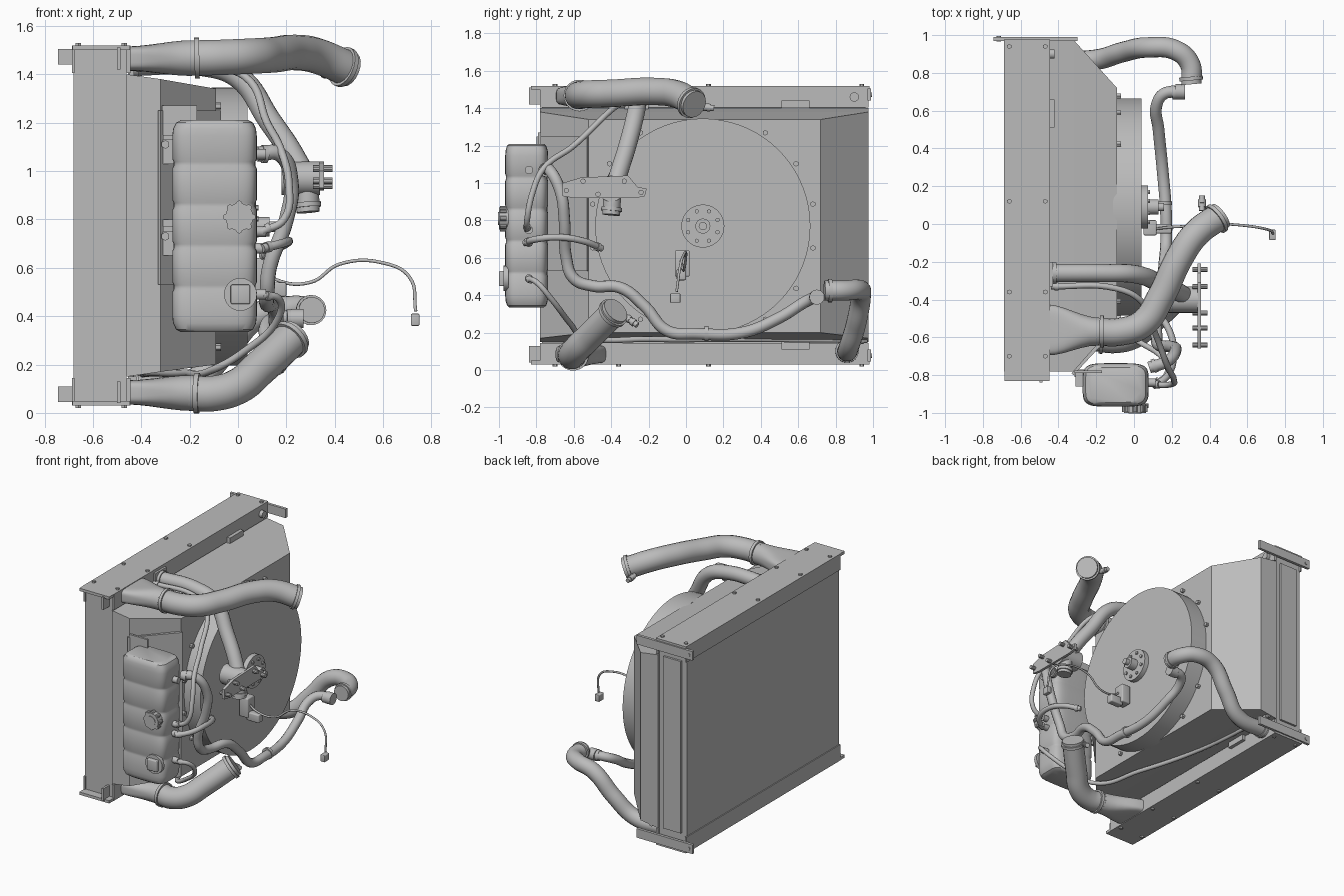
import bpy, bmesh, math
from mathutils import Vector, Matrix

if "Cube" in bpy.data.objects:
    bpy.data.objects.remove(bpy.data.objects["Cube"])

gray = bpy.data.materials.new("plain_gray")
gray.use_nodes = True
gray.diffuse_color = (0.5, 0.5, 0.5, 1)
gray.node_tree.nodes["Principled BSDF"].inputs["Base Color"].default_value = (0.5, 0.5, 0.5, 1)


def finish(name, mesh, smooth=True):
    ob = bpy.data.objects.new(name, mesh)
    bpy.context.collection.objects.link(ob)
    mesh.materials.clear()
    mesh.materials.append(gray)
    if smooth:
        bpy.ops.object.select_all(action='DESELECT')
        ob.select_set(True)
        bpy.context.view_layer.objects.active = ob
        bpy.ops.object.shade_smooth_by_angle(angle=math.radians(35))
    return ob


def from_bm(name, bm, smooth=True):
    bmesh.ops.recalc_face_normals(bm, faces=bm.faces)
    mesh = bpy.data.meshes.new(name)
    bm.to_mesh(mesh)
    bm.free()
    return finish(name, mesh, smooth)


def box(name, lo, hi, bevel=0):
    bm = bmesh.new()
    bmesh.ops.create_cube(bm, size=1)
    lo, hi = Vector(lo), Vector(hi)
    for v in bm.verts:
        v.co = (lo + hi) / 2 + v.co * (hi - lo)
    if bevel:
        bmesh.ops.bevel(bm, geom=bm.edges[:], offset=bevel, segments=3, affect='EDGES', profile=0.5)
    return from_bm(name, bm, bool(bevel))


def cyl(name, a, b, r, seg=24):
    a, b = Vector(a), Vector(b)
    bm = bmesh.new()
    rot = (b - a).to_track_quat('Z', 'Y').to_matrix().to_4x4()
    bmesh.ops.create_cone(bm, cap_ends=True, segments=seg, radius1=r, radius2=r,
                          depth=(b - a).length, matrix=Matrix.Translation((a + b) / 2) @ rot)
    return from_bm(name, bm, seg > 8)


def loft(name, rings, smooth=True):
    bm = bmesh.new()
    loops = [[bm.verts.new(p) for p in ring] for ring in rings]
    n = len(loops[0])
    for p, q in zip(loops, loops[1:]):
        for i in range(n):
            bm.faces.new((p[i], p[(i + 1) % n], q[(i + 1) % n], q[i]))
    bm.faces.new(loops[0])
    bm.faces.new(loops[-1])
    return from_bm(name, bm, smooth)


def prism(name, outline, x0, x1):
    return loft(name, [[(x, y, z) for y, z in outline] for x in (x0, x1)], False)


def oval(a, b, power, n=40):
    # rounded rectangle outline; power 1 is an ellipse
    out = []
    for i in range(n):
        t = 2 * math.pi * (i + 0.5) / n
        c, s = math.cos(t), math.sin(t)
        out.append((a * math.copysign(abs(c) ** power, c), b * math.copysign(abs(s) ** power, s)))
    return out


def tube(name, pts, r, clamps=(0, -1), res=8):
    cu = bpy.data.curves.new(name + "_path", 'CURVE')
    cu.dimensions = '3D'
    cu.bevel_depth, cu.bevel_resolution = r, 4 if r < 0.04 else 7
    cu.resolution_u, cu.use_fill_caps = res, True
    sp = cu.splines.new('BEZIER')
    sp.bezier_points.add(len(pts) - 1)
    for bp, p in zip(sp.bezier_points, pts):
        bp.co = p
        bp.handle_left_type = bp.handle_right_type = 'AUTO'
    tmp = bpy.data.objects.new(name + "_tmp", cu)
    bpy.context.collection.objects.link(tmp)
    bpy.context.view_layer.update()
    mesh = bpy.data.meshes.new_from_object(tmp.evaluated_get(bpy.context.evaluated_depsgraph_get()))
    bpy.data.objects.remove(tmp)
    mesh.name = name
    finish(name, mesh)
    # hose clamps near the ends
    for c in clamps:
        a, b = Vector(pts[c]), Vector(pts[1 if c == 0 else -2])
        d = (b - a).normalized()
        cyl(name + "_clamp", a + d * 0.02, a + d * 0.04, r * 1.1 + 0.003)


# Radiator core, rails and mounting bars
box("radiator_core", (-0.68, -0.77, 0.05), (-0.46, 0.96, 1.5))
box("side_strip", (-0.64, 0.95, 0.16), (-0.5, 0.975, 1.4))
for lvl, s in ((0.03, 1), (1.52, -1)):
    zs = sorted((lvl, lvl + s * 0.02))
    box("rail_plate", (-0.685, -0.83, zs[0]), (-0.447, 0.98, zs[1]))
    zs = sorted((lvl, lvl + s * 0.115))
    box("rail_front_lip", (-0.46, -0.78, zs[0]), (-0.445, 0.975, zs[1]))
    box("rail_rear_lip", (-0.687, -0.78, zs[0]), (-0.675, 0.975, zs[1]))
    zs = sorted((lvl + s * 0.01, lvl + s * 0.1))
    box("rail_end_tab", (-0.5, -0.84, zs[0]), (-0.485, -0.77, zs[1]))
    zs = sorted((lvl + s * 0.015, lvl + s * 0.08))
    box("mounting_bar", (-0.745, 0.97, zs[0]), (-0.3, 0.99, zs[1]))
    cyl("bar_bolt", (-0.715, 0.965, sum(zs) / 2), (-0.715, 0.995, sum(zs) / 2), 0.012, 12)
    zs = sorted((lvl + s * 0.08, lvl + s * 0.12))
    box("shroud_clip", (-0.455, 0.51, zs[0]), (-0.42, 0.66, zs[1]))
    for x in (-0.66, -0.47):
        for y in (-0.7, -0.36, 0.12, 0.94):
            cyl("rail_bolt", (x, y, lvl - s * 0.01), (x, y, lvl + s * 0.01), 0.013, 6)
cyl("drain_plug", (-0.45, 0.9, 1.46), (-0.42, 0.9, 1.46), 0.025)

# Fan shroud, ring and hub
rings = []
for x, y0, y1, z0, z1 in ((-0.46, -0.78, 0.975, 0.15, 1.4), (-0.32, -0.78, 0.975, 0.17, 1.38),
                          (-0.09, -0.52, 0.72, 0.2, 1.34)):
    rings.append([(x, y0, z0), (x, y1, z0), (x, y1, z1), (x, y0, z1)])
loft("fan_shroud", rings, False)
cy, cz = 0.09, 0.77
cyl("fan_ring", (-0.11, cy, cz), (0.04, cy, cz), 0.575, 72)
cyl("fan_hub", (0.04, cy, cz), (0.075, cy, cz), 0.115, 40)
cyl("hub_boss", (0.07, cy, cz), (0.13, cy, cz), 0.04)
cyl("hub_shaft", (0.12, cy, cz), (0.16, cy, cz), 0.022)
for i in range(8):
    t = math.pi * (i + 0.5) / 4
    y, z = cy + 0.085 * math.cos(t), cz + 0.085 * math.sin(t)
    cyl("hub_bolt", (0.07, y, z), (0.085, y, z), 0.012, 6)
for i in range(16):
    t = math.pi * (i + 0.5) / 8
    y, z = cy + 0.6 * math.cos(t), cz + 0.6 * math.sin(t)
    if 0.2 < z < 1.34 and -0.52 < y < 0.72:
        cyl("ring_bolt", (-0.1, y, z), (-0.07, y, z), 0.015, 6)

# Expansion tank with ribbed body and caps
sections = [(0.335, 0.8), (0.345, 0.91), (0.37, 0.98), (0.4, 1)]
for g in (0.52, 0.69, 0.86, 1.03):
    sections += [(g - 0.02, 1), (g - 0.008, 0.965), (g + 0.008, 0.965), (g + 0.02, 1)]
sections += [(1.145, 1), (1.175, 0.98), (1.2, 0.91), (1.21, 0.8)]
tx, ty = -0.097, -0.852
loft("expansion_tank", [[(tx + x * s, ty + y * s, z) for x, y in oval(0.175, 0.115, 0.42)]
                        for z, s in sections])
cyl("filler_cap", (0.005, -0.95, 0.81), (0.005, -1, 0.81), 0.058, 16)
cyl("filler_cap_top", (0.005, -0.99, 0.81), (0.005, -1.004, 0.81), 0.035)
for i in range(8):
    t = math.pi * i / 4
    p = (0.005 + 0.055 * math.cos(t), 0.81 + 0.055 * math.sin(t))
    cyl("cap_grip", (p[0], -0.96, p[1]), (p[0], -0.995, p[1]), 0.013, 10)
cyl("sensor_base", (0.01, -0.95, 0.49), (0.01, -0.975, 0.49), 0.068)
box("sensor_block", (-0.03, -1, 0.45), (0.05, -0.96, 0.53), 0.006)
for z in (0.49, 0.68, 0.75, 1.07):
    cyl("tank_spout", (0.05, -0.84, z), (0.115, -0.84, z), 0.022)

# Tank mounting plates
loft("tank_mount_plate", [[(x, y, z) for x, y in ((-0.33, -0.79), (-0.32, -0.8), (-0.07, -0.53), (-0.09, -0.52))]
                          for z in (0.53, 1.25)], False)
for z0, z1 in ((1.03, 1.27), (0.65, 0.8)):
    box("tank_bracket", (-0.315, -0.79, z0), (-0.17, -0.775, z1))
    cyl("bracket_bolt", (-0.3, -0.77, z0 + 0.08), (-0.3, -0.81, z0 + 0.08), 0.018, 6)
    box("bracket_arm", (-0.31, -0.86, z0 + 0.1), (-0.25, -0.77, z0 + 0.12))

# Charge air pipes with flattened boots at the radiator
for name, z, pts in (
    ("upper_air", 1.465, [(-0.2, -0.57, 1.467), (-0.07, -0.57, 1.47), (0.05, -0.525, 1.475), (0.14, -0.39, 1.48),
                          (0.24, -0.18, 1.49), (0.33, -0.05, 1.475), (0.46, 0.045, 1.42)]),
    ("lower_air", 0.085, [(-0.2, -0.6, 0.082), (-0.1, -0.61, 0.08), (0, -0.585, 0.11), (0.09, -0.51, 0.185),
                          (0.235, -0.375, 0.32)])):
    tube(name + "_pipe", pts, 0.074)
    end = pts[0]
    rings = []
    for i in range(7):
        f = i / 6
        e = f * f * (3 - 2 * f)
        a, b = 0.135 + (0.074 - 0.135) * e, 0.05 + 0.024 * e
        yc, zc = -0.56 + (end[1] + 0.56) * f, z + (end[2] - z) * f
        rings.append([(-0.46 + 0.27 * f, yc + y, zc + w) for y, w in oval(a, b, 0.4 + 0.6 * e)])
    loft(name + "_boot", rings)

# Radiator hoses
tube("lower_radiator_hose", [(-0.45, 0.86, 0.1), (-0.2, 0.87, 0.12), (-0.06, 0.91, 0.25), (0.08, 0.935, 0.4),
                             (0.22, 0.92, 0.43), (0.295, 0.85, 0.425), (0.305, 0.74, 0.425)], 0.054)
tube("upper_radiator_hose", [(-0.45, -0.26, 1.44), (-0.15, -0.26, 1.44), (0, -0.265, 1.39), (0.13, -0.31, 1.21),
                             (0.235, -0.36, 1.05), (0.28, -0.39, 0.95), (0.29, -0.4, 0.83)], 0.048)
box("hose_flange", (-0.45, -0.33, 1.38), (-0.43, -0.2, 1.5))
tube("coolant_pipe", [(0.08, -0.76, 1.07), (0.17, -0.73, 1.07), (0.22, -0.67, 0.95), (0.2, -0.65, 0.8),
                      (0.13, -0.64, 0.6), (0.12, -0.6, 0.49), (0.12, -0.5, 0.45), (0.15, -0.35, 0.44),
                      (0.16, -0.22, 0.34), (0.17, -0.1, 0.21), (0.17, 0.05, 0.195), (0.15, 0.3, 0.2),
                      (0.13, 0.5, 0.28), (0.12, 0.63, 0.36), (0.16, 0.69, 0.39), (0.24, 0.7, 0.39)], 0.031)
cyl("pipe_clip", (0.16, 0.1, 0.195), (0.16, 0.12, 0.195), 0.04)
cyl("pipe_joint", (0.22, 0.7, 0.39), (0.27, 0.7, 0.39), 0.04)

# Small hoses
tube("vent_hose", [(-0.44, -0.33, 1.43), (-0.1, -0.34, 1.43), (0.03, -0.4, 1.39), (0.12, -0.6, 1.2),
                   (0.18, -0.76, 1.08), (0.21, -0.82, 0.95), (0.19, -0.85, 0.8), (0.1, -0.85, 0.75)], 0.016)
tube("return_hose", [(0.1, -0.86, 0.68), (0.18, -0.8, 0.7), (0.21, -0.68, 0.71), (0.18, -0.55, 0.69),
                     (0.1, -0.45, 0.65)], 0.018)
tube("drain_hose", [(0.1, -0.85, 0.49), (0.17, -0.8, 0.47), (0.16, -0.72, 0.38), (0.02, -0.62, 0.25),
                    (-0.1, -0.55, 0.18), (-0.22, -0.2, 0.165), (-0.35, 0.3, 0.165), (-0.4, 0.97, 0.16)], 0.015)

# Thermostat housing and support plate
cyl("thermostat_housing", (0.18, -0.4, 0.97), (0.34, -0.4, 0.97), 0.07)
prism("support_plate", [(-0.66, 0.93), (-0.6, 0.92), (-0.27, 0.92), (-0.22, 0.93), (-0.21, 0.97), (-0.26, 0.98),
                        (-0.31, 1.04), (-0.56, 1.03), (-0.66, 1)], 0.335, 0.355)
for y, z in ((-0.64, 0.96), (-0.55, 1.01), (-0.47, 0.94), (-0.33, 1.01), (-0.24, 0.95)):
    cyl("plate_stud", (0.31, y, z), (0.39, y, z), 0.014, 10)

# Speed sensor with its cable and connector
box("sensor_bracket", (0.05, -0.06, 0.5), (0.12, 0.02, 0.64), 0.008)
box("sensor_body", (0.1, -0.05, 0.48), (0.2, 0, 0.54), 0.008)
tube("sensor_cable", [(0.1, -0.03, 0.6), (0.16, -0.02, 0.55), (0.3, -0.01, 0.54), (0.42, 0, 0.615),
                      (0.6, -0.01, 0.62), (0.71, -0.03, 0.56), (0.735, -0.05, 0.42)], 0.007, ())
box("cable_plug", (0.715, -0.085, 0.36), (0.75, -0.03, 0.41), 0.005)
tube("temperature_sensor", [(0.36, 0.07, 1.41), (0.36, 0.15, 1.4)], 0.016)
tube("pressure_sensor", [(0.17, -0.33, 0.29), (0.2, -0.26, 0.24)], 0.016)
